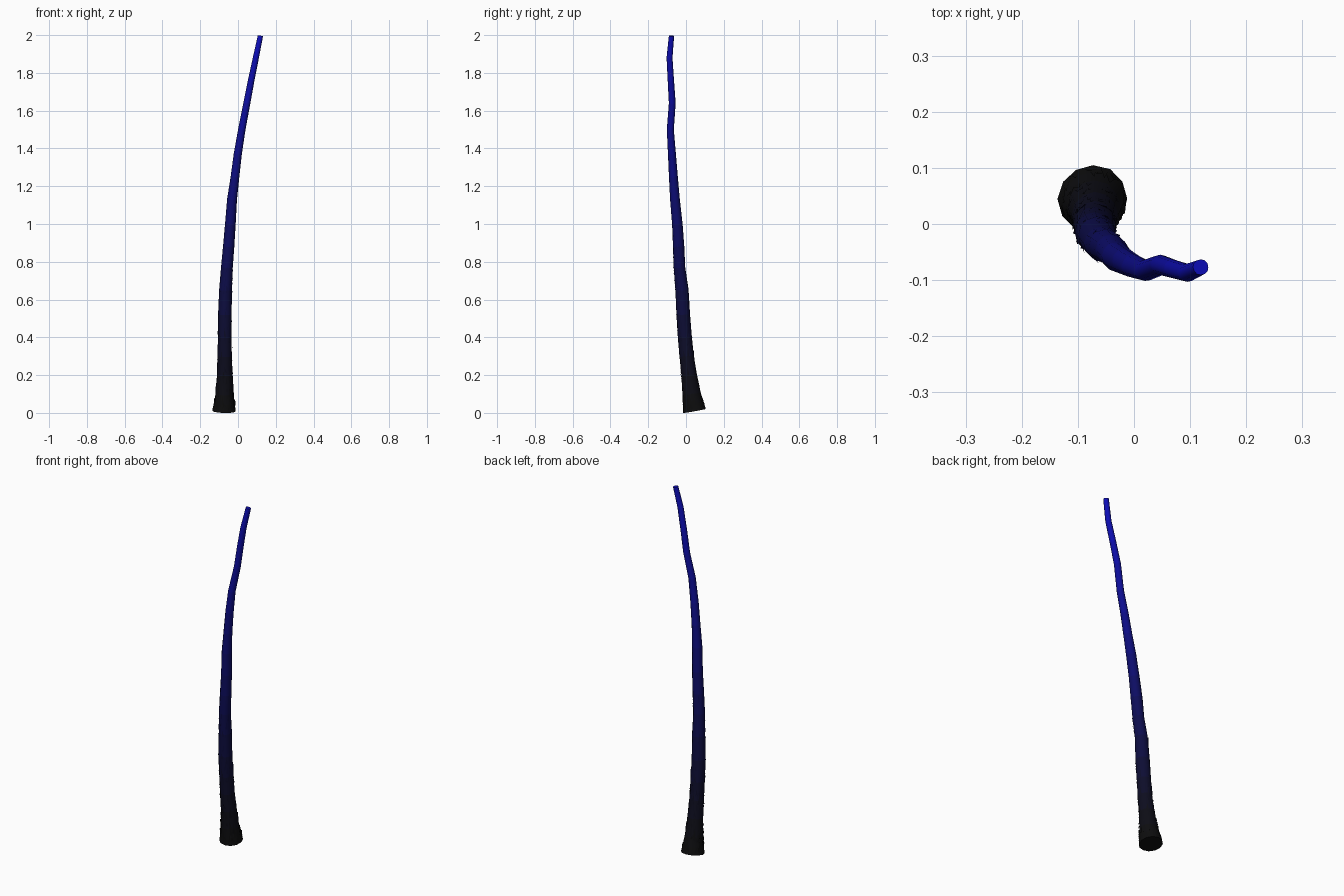
import bpy, bmesh, math, random
from mathutils import Vector

if "Cube" in bpy.data.objects:
    bpy.data.objects.remove(bpy.data.objects["Cube"])

random.seed(4)
SIDES = 12

# trunk path: x, y, z, radius
PATH = [(-.073, .045, .010, .062), (-.072, .038, .05, .055), (-.071, .030, .10, .048),
        (-.070, .016, .20, .041), (-.070, .003, .30, .038), (-.070, -.006, .40, .037),
        (-.069, -.015, .52, .036), (-.066, -.021, .65, .034), (-.058, -.035, .77, .031),
        (-.050, -.039, .88, .030), (-.040, -.046, 1.0, .028), (-.031, -.058, 1.13, .026),
        (-.016, -.067, 1.25, .023), (-.001, -.075, 1.37, .021), (.020, -.083, 1.50, .019),
        (.047, -.073, 1.64, .018), (.070, -.080, 1.76, .017), (.095, -.087, 1.88, .016),
        (.119, -.077, 1.996, .014)]
CENTRES = [Vector(p[:3]) for p in PATH]
RADII = [p[3] for p in PATH]
LAST = len(PATH) - 1


def frame(i):
    t = (CENTRES[min(i + 1, LAST)] - CENTRES[max(i - 1, 0)]).normalized()
    u = (Vector((1, 0, 0)) - t * t.x).normalized()
    return u, t.cross(u)


def surface(z, angle, scale=1.0):
    """Point on the trunk wall at a height and angle."""
    i = max(k for k in range(LAST) if k == 0 or CENTRES[k].z <= z)
    f = (z - CENTRES[i].z) / (CENTRES[i + 1].z - CENTRES[i].z)
    f = min(max(f, 0), 1)
    pts = []
    for k in (i, i + 1):
        u, v = frame(k)
        pts.append(CENTRES[k] + (u * math.cos(angle) + v * math.sin(angle)) * RADII[k] * scale)
    return pts[0].lerp(pts[1], f)


def shade(z):
    m = bpy.data.materials.new("bark_shade")
    s = max(0, z / 2)
    m.diffuse_color = (.004, .004, .004 + .5 * s ** 1.9, 1)
    m.use_nodes = True
    m.node_tree.nodes["Principled BSDF"].inputs["Base Color"].default_value = m.diffuse_color
    return m


def make_object(name, bm, materials):
    mesh = bpy.data.meshes.new(name)
    bm.to_mesh(mesh)
    bm.free()
    for m in materials:
        mesh.materials.append(m)
    ob = bpy.data.objects.new(name, mesh)
    bpy.context.collection.objects.link(ob)
    return ob


shades = [shade((CENTRES[i].z + CENTRES[i + 1].z) / 2) for i in range(LAST)]

# tapered bent trunk, darkest at the foot
bm = bmesh.new()
rings = []
for i in range(LAST + 1):
    u, v = frame(i)
    ring = []
    for k in range(SIDES):
        a = math.tau * k / SIDES
        r = RADII[i] * (1 + random.uniform(-.03, .03))
        ring.append(bm.verts.new(CENTRES[i] + (u * math.cos(a) + v * math.sin(a)) * r))
    rings.append(ring)
for i in range(LAST):
    for k in range(SIDES):
        n = (k + 1) % SIDES
        face = bm.faces.new((rings[i][k], rings[i][n], rings[i + 1][n], rings[i + 1][k]))
        face.material_index = i
        face.smooth = True
bm.faces.new(rings[0][::-1])
bm.faces.new(rings[-1]).material_index = LAST - 1
make_object("trunk", bm, shades)

# loose bark fibres, thickest around the foot
bm = bmesh.new()
for n in range(170):
    z = .02 + .85 * random.random() ** 2.2
    a = random.uniform(0, math.tau)
    length = random.uniform(.03, .07)
    width = random.uniform(.10, .22)
    lift = random.uniform(1.04, 1.13)
    pts = [surface(z, a - width, .98), surface(z, a + width, .98),
           surface(z + length, a + random.uniform(-.2, .2), lift)]
    face = bm.faces.new([bm.verts.new(p) for p in pts])
    face.material_index = max(k for k in range(LAST) if k == 0 or CENTRES[k].z <= z)
make_object("bark_fibres", bm, shades)
